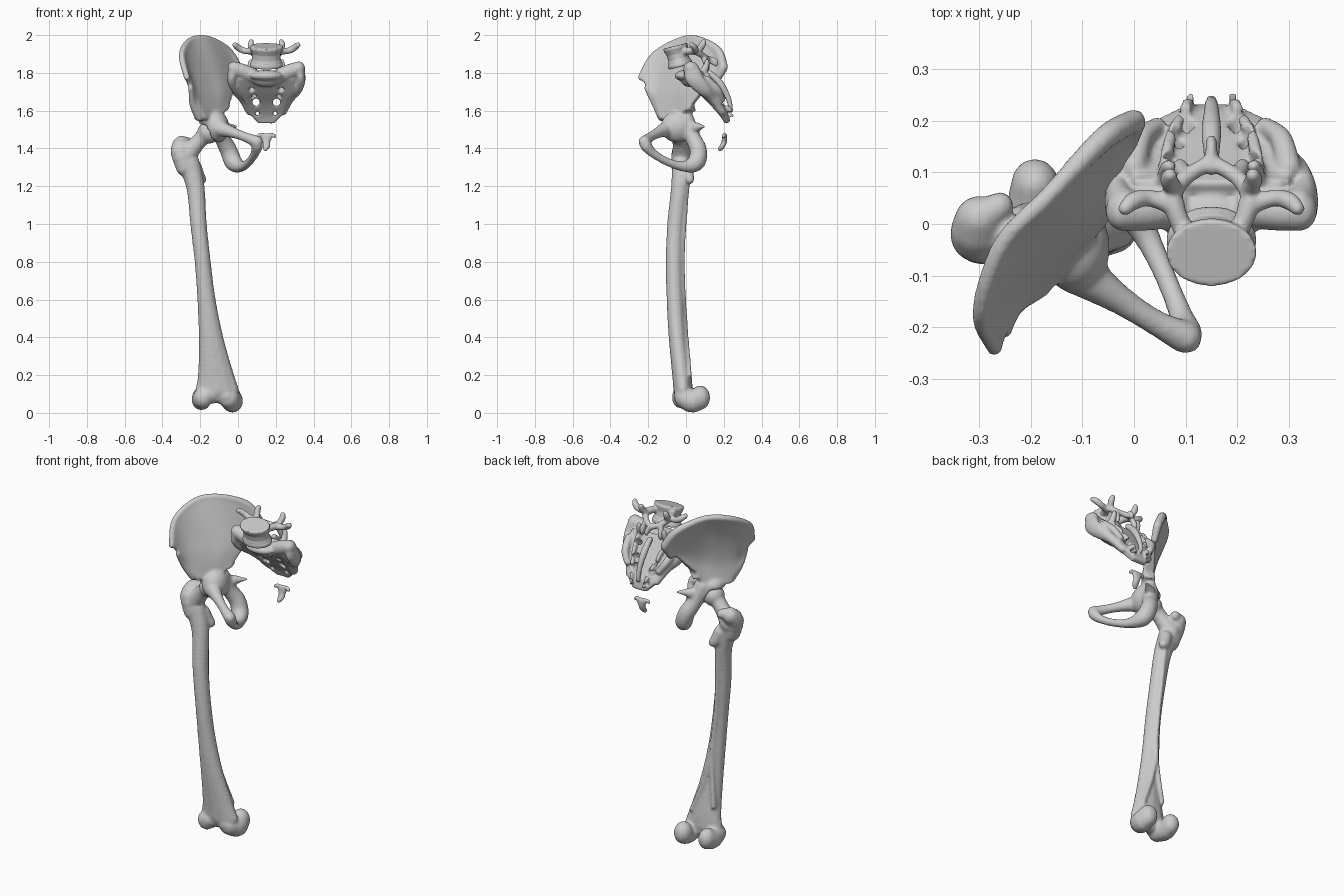
import bpy, math
from mathutils import Vector, Matrix


def spline(pts, n):
    """n+1 samples of a Catmull-Rom curve through tuples of any length."""
    out, m = [], len(pts) - 1
    for k in range(n + 1):
        f = min(k * m / n, m - 1e-9)
        i = int(f)
        t = f - i
        a, b, c, d = pts[max(i - 1, 0)], pts[i], pts[i + 1], pts[min(i + 2, m)]
        out.append(tuple(0.5 * (2 * q + (r - p) * t + (2 * p - 5 * q + 4 * r - s) * t * t
                                + (3 * q - p - 3 * r + s) * t ** 3)
                         for p, q, r, s in zip(a, b, c, d)))
    return out


def lathe(profile, seg):
    """Closed turned shape: profile of (radius, z) from bottom to top, with flat or tiny caps."""
    V = [(r * math.cos(2 * math.pi * i / seg), r * math.sin(2 * math.pi * i / seg), z)
         for r, z in profile for i in range(seg)]
    F = [(k * seg + i, k * seg + (i + 1) % seg, (k + 1) * seg + (i + 1) % seg, (k + 1) * seg + i)
         for k in range(len(profile) - 1) for i in range(seg)]
    n = len(V)
    return V, F + [tuple(range(seg - 1, -1, -1)), tuple(range(n - seg, n))]


def sphere(seg, rings):
    a = [-math.pi / 2 + math.pi * (k + .5) / rings for k in range(rings)]
    return lathe([(math.cos(t), math.sin(t)) for t in a], seg)


BALL, FINE_BALL = sphere(12, 8), sphere(32, 24)
DISC = lathe([(1, -.5), (1, .5)], 36)


class Bone:
    def __init__(self):
        self.V, self.F = [], []

    def add(self, V, F):
        n = len(self.V)
        self.V += V
        self.F += [tuple(i + n for i in f) for f in F]

    def ball(self, x, y, z, rx, ry, rz, shape=FINE_BALL):
        self.add([(x + a * rx, y + b * ry, z + c * rz) for a, b, c in shape[0]], shape[1])

    def disc(self, c, rx, ry, h, tilt):
        R = Matrix.Rotation(tilt, 3, 'X')
        self.add([tuple(Vector(c) + R @ Vector((a * rx, b * ry, d * h))) for a, b, d in DISC[0]], DISC[1])

    def sweep(self, pts, mid=None):
        """Sweep an ellipsoid along a path; points are x y z r or x y z rx ry (rz).
        With mid given, x is an offset from that plane and both sides are built."""
        pts = [p if len(p) == 6 else (*p[:3], p[3], p[-1], min(p[3], p[-1])) for p in pts]
        length = sum((Vector(a[:3]) - Vector(b[:3])).length for a, b in zip(pts, pts[1:]))
        n = max(4, int(length / (0.45 * min(min(p[3:]) for p in pts))))
        for x, *rest in spline(pts, n):
            for px in ([x] if mid is None else [mid + x, mid - x]):
                self.ball(px, *rest, shape=BALL)

    def sheet(self, rows, thick, nu=30, nv=24):
        """Curved plate through rows of points; half thickness given per row."""
        rows = [spline([(*p, t) for p in r], nu) for r, t in zip(rows, thick)]
        cols = [spline([r[i] for r in rows], nv) for i in range(nu + 1)]
        P = [[Vector(p[:3]) for p in c] for c in cols]
        V, F, w = [], [], nv + 1
        half = (nu + 1) * w
        for s in (1, -1):
            for i in range(nu + 1):
                for j in range(w):
                    du = P[min(i + 1, nu)][j] - P[max(i - 1, 0)][j]
                    dv = P[i][min(j + 1, nv)] - P[i][max(j - 1, 0)]
                    V.append(tuple(P[i][j] + du.cross(dv).normalized() * s * cols[i][j][3]))
        for i in range(nu):
            for j in range(nv):
                q = (i * w + j, i * w + w + j, i * w + w + j + 1, i * w + j + 1)
                F += [q, tuple(k + half for k in reversed(q))]
        rim = ([i * w for i in range(nu)] + [nu * w + j for j in range(nv)]
               + [i * w + nv for i in range(nu, 0, -1)] + list(range(nv, 0, -1)))
        F += [(b, a, a + half, b + half) for a, b in zip(rim, rim[1:] + rim[:1])]
        self.add(V, F)

    def finish(self, name, voxel=None, cutter=None, smooth=6):
        """Turn the overlapping pieces into one smooth bone, or into a hidden cutter."""
        me = bpy.data.meshes.new(name)
        me.from_pydata(self.V, [], self.F)
        ob = bpy.data.objects.new(name, me)
        bpy.context.collection.objects.link(ob)
        if voxel is None:
            ob.hide_render = True
            ob.display_type = 'WIRE'
            return ob

        def remesh():
            m = ob.modifiers.new("fuse", 'REMESH')
            m.mode, m.voxel_size, m.use_smooth_shade = 'VOXEL', voxel, True
        remesh()
        if cutter:
            m = ob.modifiers.new("cut", 'BOOLEAN')
            m.operation, m.solver, m.object = 'DIFFERENCE', 'EXACT', cutter
            remesh()
        m = ob.modifiers.new("soften", 'SMOOTH')
        m.factor, m.iterations = 0.5, smooth
        return ob


HEAD = (-0.155, -0.04, 1.485)

# femur: shaft, rear ridges, trochanters, neck, head, condyles
b = Bone()
b.sweep([(-.265, -.025, 1.33, .062, .05), (-.226, -.032, 1.2, .05, .048), (-.209, -.055, 1.0, .045, .046),
         (-.187, -.063, .8, .044, .045), (-.167, -.058, .6, .05, .046), (-.143, -.045, .4, .067, .048),
         (-.117, -.022, .2, .098, .052), (-.11, -.015, .12, .118, .052)])
b.sweep([(-.21, .008, 1.22, .014), (-.2, -.01, 1.0, .014), (-.185, -.019, .8, .014),
         (-.165, -.01, .55, .014), (-.19, .01, .25, .014)])
b.sweep([(-.165, -.01, .55, .013), (-.12, .004, .38, .013), (-.05, .018, .2, .014)])
b.sweep([(-.28, -.03, 1.3, .05, .048), (-.3, -.022, 1.38, .058, .055), (-.3, .01, 1.42, .048, .046)])
b.sweep([(-.3, .01, 1.43, .038), (-.26, .035, 1.43, .028)])
b.sweep([(-.275, -.02, 1.36, .055), (-.215, -.03, 1.43, .043), (-.17, -.038, 1.475, .045)])
b.ball(*HEAD, .06, .06, .06)
b.sweep([(-.225, 0, 1.3, .035), (-.205, .012, 1.25, .032), (-.19, .02, 1.235, .024)])
b.sweep([(-.185, -.03, .08, .052, .045, .055), (-.195, .03, .07, .053, .05, .057), (-.192, .075, .085, .048, .053, .06)])
b.sweep([(-.05, -.02, .08, .055, .04, .055), (-.03, .03, .062, .058, .05, .062), (-.035, .075, .08, .052, .054, .064)])
b.sweep([(-.17, -.03, .09, .045), (-.11, -.01, .095, .045), (-.06, -.02, .09, .045)])
b.finish("femur", .0075)

# hip bone: iliac wing, crest, socket, ischium, pubis
cut = Bone()
cut.ball(*HEAD, .066, .066, .066)
socket_cutter = cut.finish("socket_cutter")
crest = [(-.27, -.24, 1.775), (-.297, -.17, 1.893), (-.255, -.04, 1.968), (-.165, .055, 1.98),
         (-.06, .165, 1.92), (0, .2, 1.83)]
b = Bone()
b.sheet([
    [(-.2, -.12, 1.55), (-.18, -.09, 1.555), (-.145, -.05, 1.56), (-.115, -.015, 1.57), (-.095, .005, 1.585), (-.085, .02, 1.61)],
    [(-.23, -.155, 1.645), (-.2, -.11, 1.67), (-.15, -.05, 1.69), (-.1, .0, 1.7), (-.06, .06, 1.715), (-.025, .125, 1.74)],
    [(-.248, -.2, 1.715), (-.25, -.14, 1.79), (-.195, -.045, 1.845), (-.12, .04, 1.855), (-.05, .13, 1.83), (-.005, .175, 1.775)],
    crest], [.04, .022, .013, .016])
b.sweep([(*p, r) for p, r in zip(crest, (.017, .018, .019, .019, .024, .024))])
b.sweep([(0, .195, 1.82, .024), (-.01, .16, 1.76, .02)])
b.sweep([(-.25, -.21, 1.72, .014), (-.24, -.165, 1.64, .02), (-.205, -.125, 1.57, .028)])
b.ball(-.115, -.045, 1.515, .068, .088, .085)
b.ball(-.15, -.05, 1.55, .06, .065, .045)
b.sweep([(-.11, .0, 1.54, .05), (-.085, .035, 1.46, .043), (-.05, .065, 1.39, .047), (-.022, .052, 1.325, .047),
         (.02, -.015, 1.305, .028), (.06, -.1, 1.33, .022), (.09, -.175, 1.375, .024), (.102, -.212, 1.415, .032)])
b.sweep([(-.11, -.09, 1.51, .048), (-.03, -.145, 1.485, .03), (.04, -.19, 1.46, .026), (.1, -.22, 1.435, .033)])
b.sweep([(-.07, .05, 1.51, .03), (-.03, .08, 1.515, .014), (-.01, .093, 1.515, .01)])
b.finish("hip_bone", .007, socket_cutter)

# sacrum: curved plate, base, wings, rear crests, paired openings
MID = .15
cut = Bone()
for s in (-1, 1):
    for off, y, z, r, tilt, h in ((.078, .085, 1.735, .014, 50, .2), (.066, .135, 1.69, .013, 70, .2),
                                  (.054, .17, 1.645, .02, 90, .2), (.047, .2, 1.585, .011, 90, .2)):
        cut.disc((MID + s * off, y, z), r, r, h, -math.radians(tilt))
foramen_cutter = cut.finish("foramen_cutter")
b = Bone()
b.sheet([[(MID + hw * u, y - bend * u * u, z) for u in (-1, -.5, 0, .5, 1)]
         for hw, y, z, bend in ((.15, .045, 1.79, 0), (.15, .1, 1.72, .015), (.115, .155, 1.655, .015),
                                (.09, .2, 1.59, .01), (.04, .22, 1.535, 0))],
        [.045, .036, .028, .022, .015])
b.ball(MID, -.005, 1.785, .088, .055, .03)
b.ball(MID, .02, 1.77, .08, .05, .045)
b.sweep([(.08, .03, 1.79, .04), (.13, .025, 1.81, .04), (.172, .025, 1.825, .034, .04, .036)], MID)
b.sweep([(.17, .03, 1.825, .03, .04, .035), (.182, .045, 1.77, .026, .052, .035), (.165, .09, 1.715, .026, .045, .03),
         (.125, .14, 1.665, .024), (.09, .19, 1.595, .02)], MID)
b.sweep([(.15, .11, 1.76, .025), (.135, .165, 1.71, .022), (.105, .19, 1.66, .018)], MID)
b.sweep([(MID, .125, 1.8, .016), (MID, .18, 1.745, .02), (MID, .222, 1.67, .016), (MID, .24, 1.6, .012)])
b.sweep([(.09, .11, 1.79, .014), (.08, .165, 1.72, .013), (.055, .215, 1.64, .012), (.042, .245, 1.575, .011)], MID)
b.sweep([(.085, .08, 1.79, .022), (.085, .105, 1.83, .018), (.082, .112, 1.86, .014)], MID)
b.finish("sacrum", .006, foramen_cutter, 4)

# lowest lumbar vertebra: waisted body, arch, and its processes
tilt = .25
axis, centre = Vector((0, -math.sin(tilt), math.cos(tilt))), Vector((MID, -.043, 1.888))
b = Bone()
b.disc(centre, .076, .056, .11, tilt)
for s in (-1, 1):
    b.disc(centre + axis * s * .047, .087, .066, .02, tilt)
    b.disc(centre + axis * s * .033, .081, .061, .02, tilt)
b.sweep([(.055, -.01, 1.915, .02), (.075, .05, 1.915, .02), (.05, .09, 1.89, .016), (0, .12, 1.87, .016)], MID)
b.sweep([(MID, .11, 1.875, .016), (MID, .145, 1.862, .012, .014, .022), (MID, .16, 1.853, .011, .012, .02)])
b.sweep([(.07, .035, 1.915, .02), (.12, .05, 1.918, .017), (.15, .045, 1.935, .018), (.167, .03, 1.948, .014)], MID)
b.sweep([(.072, .065, 1.915, .018), (.082, .085, 1.945, .018), (.08, .095, 1.965, .014)], MID)
b.sweep([(.05, .095, 1.88, .016), (.06, .11, 1.84, .016), (.06, .112, 1.82, .012)], MID)
b.finish("lumbar_vertebra", .005, smooth=4)

# tailbone
b = Bone()
b.sweep([(MID, .205, 1.463, .034, .014, .016), (MID, .202, 1.435, .021, .015, .016),
         (MID, .192, 1.412, .02, .014, .014), (MID - .005, .18, 1.397, .012)])
b.sweep([(0, .205, 1.468, .012), (.03, .203, 1.472, .01), (.043, .2, 1.465, .01)], MID)
b.finish("tailbone", .004, smooth=3)
